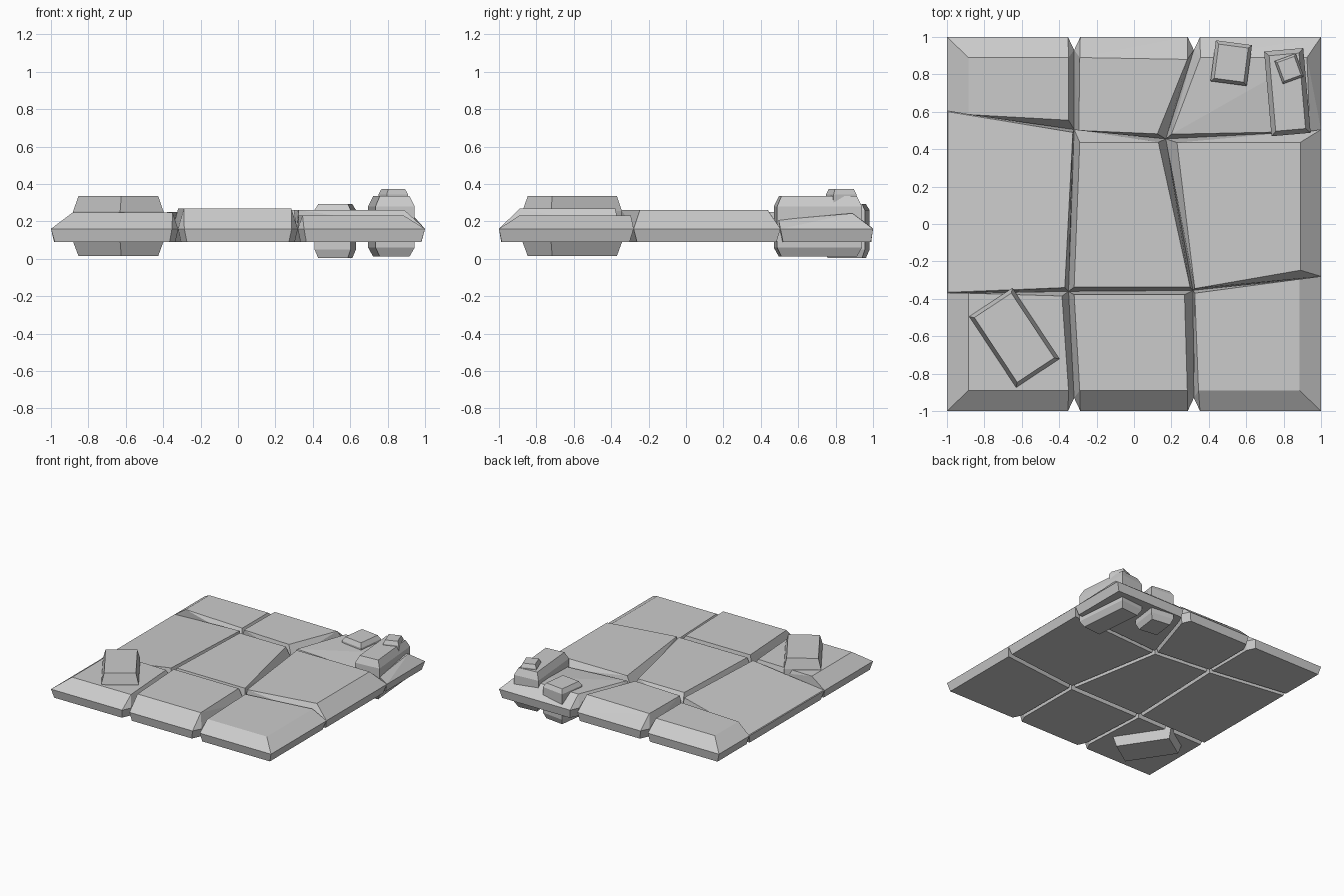
import bpy, bmesh, math
from mathutils import Vector, Matrix

if "Cube" in bpy.data.objects:
    bpy.data.objects.remove(bpy.data.objects["Cube"])


def hull(name, points):
    """Solid faceted stone wrapped around rings of points."""
    bm = bmesh.new()
    for p in points:
        bm.verts.new(p)
    bmesh.ops.remove_doubles(bm, verts=bm.verts, dist=0.0005)
    res = bmesh.ops.convex_hull(bm, input=bm.verts)
    loose = [v for v in bm.verts if not v.link_faces]
    bmesh.ops.delete(bm, geom=loose, context='VERTS')
    bmesh.ops.dissolve_limit(bm, angle_limit=math.radians(1.5),
                             verts=bm.verts, edges=bm.edges)
    bmesh.ops.recalc_face_normals(bm, faces=bm.faces)
    me = bpy.data.meshes.new(name)
    bm.to_mesh(me)
    bm.free()
    ob = bpy.data.objects.new(name, me)
    bpy.context.collection.objects.link(ob)
    return ob


# Seam crossings, rows front to back, columns left to right
NODES = [
    [(-1, -1), (-.32, -1), (.32, -1), (1, -1)],
    [(-1, -.37), (-.35, -.36), (.315, -.355), (1, -.28)],
    [(-1, .605), (-.32, .505), (.17, .455), (1, .505)],
    [(-1, 1), (-.32, 1), (.32, 1), (1, 1)],
]

# Top face of each slab: four corners and their heights
TOPS = {
    (0, 0): ([(-.885, -.89), (-.35, -.89), (-.385, -.385), (-.885, -.37)], [.247] * 4),
    (0, 1): ([(-.29, -.89), (.285, -.89), (.27, -.378), (-.32, -.378)], [.268] * 4),
    (0, 2): ([(.345, -.89), (.885, -.89), (.885, -.295), (.325, -.37)], [.232] * 4),
    (1, 0): ([(-.995, -.365), (-.37, -.34), (-.327, .49), (-.995, .6)], [.165, .25, .25, .165]),
    (1, 1): ([(-.32, -.338), (.3, -.338), (.13, .437), (-.29, .437)], [.262] * 4),
    (1, 2): ([(.325, -.345), (.89, -.247), (.89, .437), (.23, .435)], [.26] * 4),
    (2, 0): ([(-.885, .585), (-.35, .555), (-.35, .89), (-.885, .89)], [.24] * 4),
    (2, 1): ([(-.295, .5), (.125, .482), (.285, .88), (-.29, .89)], [.262] * 4),
    (2, 2): ([(.2, .48), (.94, .495), (.925, .89), (.355, .89)], [.245, .208, .243, .25]),
}

# Paving slabs, notched where seams meet the front and back edges
for (r, c), (top, heights) in TOPS.items():
    ring = []
    for dr, dc in ((0, 0), (0, 1), (1, 1), (1, 0)):
        x, y = NODES[r + dr][c + dc]
        if abs(y) == 1 and abs(x) < 1:
            ring.append(Vector((x + (.033 if dc == 0 else -.033), y, .16)))
            ring.append(Vector((x, y * .93, .16)))
        else:
            ring.append(Vector((x, y, .16)))
    mid = sum(ring, Vector()) / len(ring)
    base = [Vector((mid.x + (p.x - mid.x) * .95, mid.y + (p.y - mid.y) * .95, .09))
            for p in ring]
    upper = [Vector((x, y, z)) for (x, y), z in zip(top, heights)]
    hull(f"slab_{r}_{c}", ring + base + upper)


def block(name, centre, size, angle, levels, inset=.02):
    """Chamfered loose stone; levels are bottom, body start, body end, top."""
    rot = Matrix.Rotation(math.radians(angle), 3, 'Z')
    pts = []
    for z, d in zip(levels, (inset, 0, 0, inset)):
        for sx, sy in ((-1, -1), (1, -1), (1, 1), (-1, 1)):
            p = rot @ Vector((sx * (size[0] / 2 - d), sy * (size[1] / 2 - d), 0))
            pts.append((p.x + centre[0], p.y + centre[1], z))
    return hull(name, pts)


# Loose stones pushed through the slabs
block("large_stone", (-.64, -.608), (.277, .455), 33.5, (.015, .09, .255, .335))
block("small_stone", (.52, .86), (.195, .22), -7.5, (.003, .05, .26, .293), .018)
block("long_stone", (.82, .705), (.21, .455), 5, (.012, .06, .28, .335), .025)
block("top_stone", (.83, .83), (.12, .13), 20, (.25, .28, .345, .373), .012)
